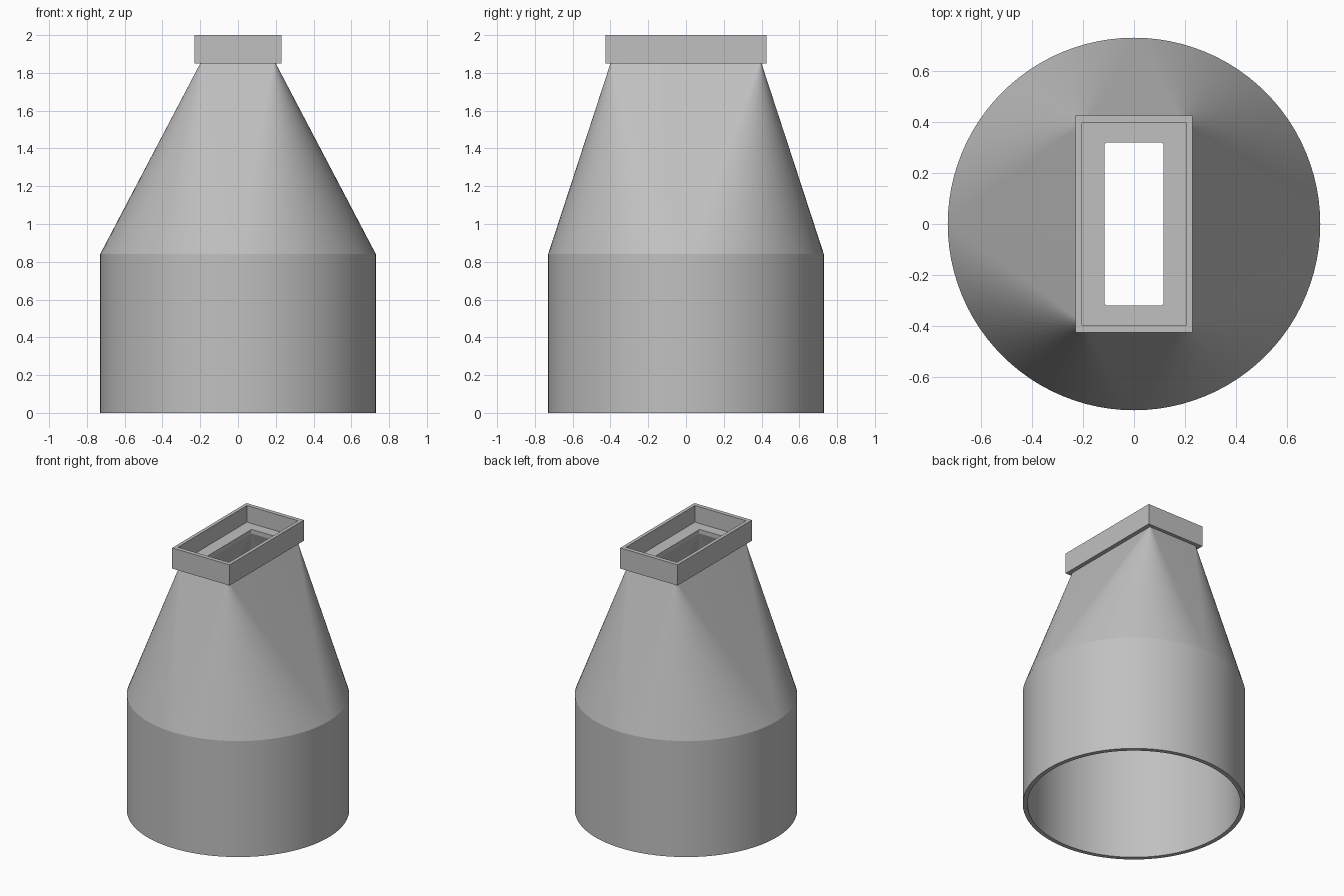
import bpy, bmesh, math

cube = bpy.data.objects.get("Cube")
if cube:
    bpy.data.objects.remove(cube, do_unlink=True)

STEPS = 24  # segments per corner or quarter circle

grey = bpy.data.materials.new("plain_grey")
grey.use_nodes = True
COLOUR = (0.53, 0.53, 0.53, 1)
grey.diffuse_color = COLOUR
grey.node_tree.nodes["Principled BSDF"].inputs["Base Color"].default_value = COLOUR


def ring(half_x, half_y, radius, z):
    """Rounded rectangle; equal half sizes and radius give a circle."""
    points = []
    for q, (sx, sy) in enumerate([(1, 1), (-1, 1), (-1, -1), (1, -1)]):
        for k in range(STEPS + 1):
            a = (q + k / STEPS) * math.pi / 2
            points.append((sx * (half_x - radius) + radius * math.cos(a),
                           sy * (half_y - radius) + radius * math.sin(a), z))
    return points


def circle(radius, z):
    return ring(radius, radius, radius, z)


def skin(name, *paths):
    """Join each path of rings with faces and weld the coincident points."""
    bm = bmesh.new()
    for path in paths:
        rows = [[bm.verts.new(p) for p in r] for r in path]
        for a, b in zip(rows, rows[1:]):
            for i in range(len(a)):
                j = (i + 1) % len(a)
                bm.faces.new((a[i], a[j], b[j], b[i]))
    bmesh.ops.remove_doubles(bm, verts=bm.verts, dist=1e-5)
    mesh = bpy.data.meshes.new(name)
    bm.to_mesh(mesh)
    bm.free()
    mesh.materials.append(grey)
    obj = bpy.data.objects.new(name, mesh)
    bpy.context.collection.objects.link(obj)
    bpy.ops.object.select_all(action='DESELECT')
    obj.select_set(True)
    bpy.context.view_layer.objects.active = obj
    bpy.ops.object.shade_smooth_by_angle(angle=math.radians(25))


OUTER, INNER = 0.73, 0.70
SHOULDER, NECK, FLOOR, TOP = 0.84, 1.85, 1.88, 2.0

neck_outside = ring(0.20, 0.40, 0.01, NECK)
neck_inside = ring(0.115, 0.32, 0.01, NECK)

# Round open tube at the bottom
skin("round_base", [circle(INNER, SHOULDER), circle(INNER, 0),
                    circle(OUTER, 0), circle(OUTER, SHOULDER)])

# Round-to-rectangle hood, outer and inner walls
skin("transition_hood",
     [circle(OUTER, SHOULDER), neck_outside],
     [neck_inside, circle(INNER, SHOULDER)])

# Rectangular socket with a recessed floor and a slot through it
skin("rectangular_collar", [
    neck_outside,
    ring(0.23, 0.425, 0, NECK),
    ring(0.23, 0.425, 0, TOP),
    ring(0.205, 0.395, 0, TOP),
    ring(0.205, 0.395, 0, FLOOR),
    ring(0.115, 0.32, 0.01, FLOOR),
    neck_inside])
